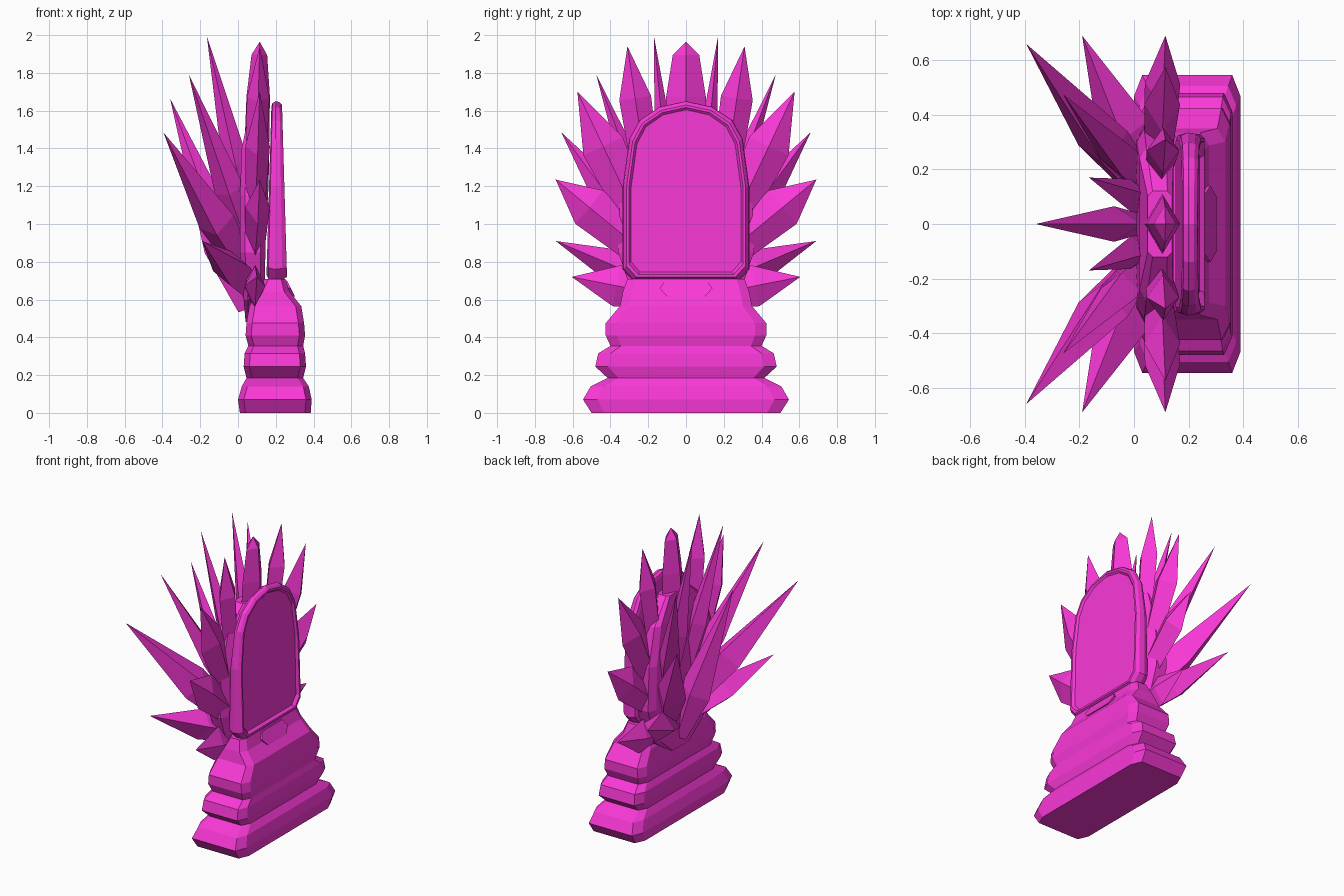
import bpy, bmesh
from mathutils import Vector

if "Cube" in bpy.data.objects:
    bpy.data.objects.remove(bpy.data.objects["Cube"])

mat = bpy.data.materials.new("magenta")
mat.diffuse_color = (0.95, 0.04, 0.68, 1)
mat.use_nodes = True
mat.node_tree.nodes["Principled BSDF"].inputs["Base Color"].default_value = mat.diffuse_color


def loft(name, rings, tip=None):
    """Skin equal-length rings of points; cap the ends or close on a tip."""
    bm = bmesh.new()
    vs = [[bm.verts.new(p) for p in r] for r in rings]
    n = len(vs[0])
    for a, b in zip(vs, vs[1:]):
        for i in range(n):
            bm.faces.new((a[i], a[(i + 1) % n], b[(i + 1) % n], b[i]))
    bm.faces.new(vs[0][::-1])
    if tip is None:
        bm.faces.new(vs[-1])
    else:
        t = bm.verts.new(tip)
        for i in range(n):
            bm.faces.new((vs[-1][i], vs[-1][(i + 1) % n], t))
    bmesh.ops.recalc_face_normals(bm, faces=bm.faces)
    me = bpy.data.meshes.new(name)
    bm.to_mesh(me)
    bm.free()
    me.materials.append(mat)
    ob = bpy.data.objects.new(name, me)
    bpy.context.collection.objects.link(ob)
    return ob


def chamfered(x0, x1, y, z):
    """Rectangle with cut corners, at height z."""
    cx, cy = min(0.03, (x1 - x0) * 0.2), y * 0.14
    return [(x0 + cx, -y, z), (x1 - cx, -y, z), (x1, cy - y, z), (x1, y - cy, z),
            (x1 - cx, y, z), (x0 + cx, y, z), (x0, y - cy, z), (x0, cy - y, z)]


def blade(name, base, tip, profile, thick):
    """Diamond-section crystal; profile lists (t along axis, half width)."""
    base, tip = Vector(base), Vector(tip)
    axis = tip - base
    side = axis.cross(Vector((1, 0, 0))).normalized()
    norm = side.cross(axis).normalized()
    wmax = max(w for t, w in profile)
    rings = []
    for t, w in profile:
        c, h = base + axis * t, thick * w / wmax
        rings.append([c + side * w, c + norm * h, c - side * w, c - norm * h])
    return loft(name, rings, tip)


# stepped base: x back, x front, half depth, height
base_steps = [(0.01, 0.385, 0.50, 0), (0, 0.39, 0.545, 0.07), (0.02, 0.375, 0.505, 0.14),
              (0.045, 0.345, 0.415, 0.185), (0.03, 0.36, 0.48, 0.245), (0.035, 0.355, 0.465, 0.315),
              (0.055, 0.345, 0.40, 0.355), (0.04, 0.355, 0.425, 0.41), (0.045, 0.35, 0.425, 0.475),
              (0.06, 0.335, 0.35, 0.565), (0.10, 0.275, 0.335, 0.64), (0.14, 0.25, 0.31, 0.71)]
loft("stepped_base", [chamfered(*s) for s in base_steps])

# upright arched panel with raised rim and sunken face
half = [(0.28, 0.70), (0.335, 0.76), (0.335, 1.2), (0.30, 1.45), (0.245, 1.55), (0.14, 1.62)]
outline = half + [(0, 1.65)] + [(-y, z) for y, z in half[::-1]]


def panel_ring(inset, d):
    ring = []
    for y, z in outline:
        y2 = y * (1 - inset / 0.335)
        z2 = 1.175 + (z - 1.175) * (1 - inset / 0.475)
        ring.append((0.205 + d * (1 - 0.5 * (z2 - 0.7) / 0.95), y2, z2))
    return ring


loft("arched_panel", [panel_ring(i, d) for i, d in
     [(0.03, -0.055), (0.01, -0.045), (0, -0.01), (0.005, 0.03), (0.02, 0.055),
      (0.033, 0.055), (0.045, 0.035)]])

# plaque below the panel
plaque = [(-0.14, 0.66), (-0.10, 0.615), (0.10, 0.615), (0.14, 0.66), (0.11, 0.70), (-0.11, 0.70)]
loft("plaque", [[(0.2, y, z) for y, z in plaque],
                [(0.26 + (0.70 - z) * 0.5, y, z) for y, z in plaque]])

# core that holds the crystals
loft("crystal_core", [chamfered(*s) for s in
     [(0.04, 0.12, 0.10, 0.48), (0.03, 0.14, 0.27, 0.60), (0.01, 0.145, 0.36, 0.85),
      (0.01, 0.145, 0.35, 1.15), (0.02, 0.145, 0.28, 1.40), (0.05, 0.14, 0.12, 1.55)]])

# centre crystals
blade("centre_blade", (0.08, 0, 0.7), (0.115, 0, 1.965),
      [(0, 0.09), (0.40, 0.115), (0.77, 0.105), (0.945, 0.07)], 0.068)
blade("centre_back_spike", (0.05, 0, 0.55), (-0.36, 0, 1.665), [(0, 0.03), (0.3, 0.065)], 0.11)

# paired crystals: name, base (x, y, z), tip, profile, half thickness
pairs = [
    ("upper_blade", (0.08, 0.14, 0.8), (0.115, 0.31, 1.94), [(0, 0.06), (0.76, 0.085)], 0.06),
    ("shoulder_blade", (0.08, 0.15, 0.8), (0.115, 0.575, 1.7), [(0, 0.07), (0.68, 0.115)], 0.065),
    ("side_blade", (0.08, 0.10, 0.75), (0.115, 0.69, 1.235), [(0, 0.08), (0.70, 0.115)], 0.065),
    ("lower_blade", (0.08, 0.10, 0.62), (0.10, 0.605, 0.72), [(0, 0.08), (0.53, 0.11)], 0.055),
    ("tall_back_spike", (0.07, 0.07, 0.95), (-0.165, 0.17, 1.995), [(0, 0.04), (0.35, 0.06)], 0.07),
    ("upper_back_spike", (0.07, 0.12, 0.85), (-0.26, 0.475, 1.79), [(0, 0.05), (0.35, 0.07)], 0.08),
    ("long_back_spike", (0.06, 0.10, 0.72), (-0.395, 0.66, 1.485), [(0, 0.07), (0.38, 0.115)], 0.10),
    ("low_back_spike", (0.07, 0.10, 0.66), (-0.19, 0.69, 0.91), [(0, 0.08), (0.42, 0.10)], 0.10),
]
for name, b, t, prof, th in pairs:
    for s, tag in ((1, "left"), (-1, "right")):
        blade(f"{name}_{tag}", (b[0], b[1] * s, b[2]), (t[0], t[1] * s, t[2]), prof, th)
